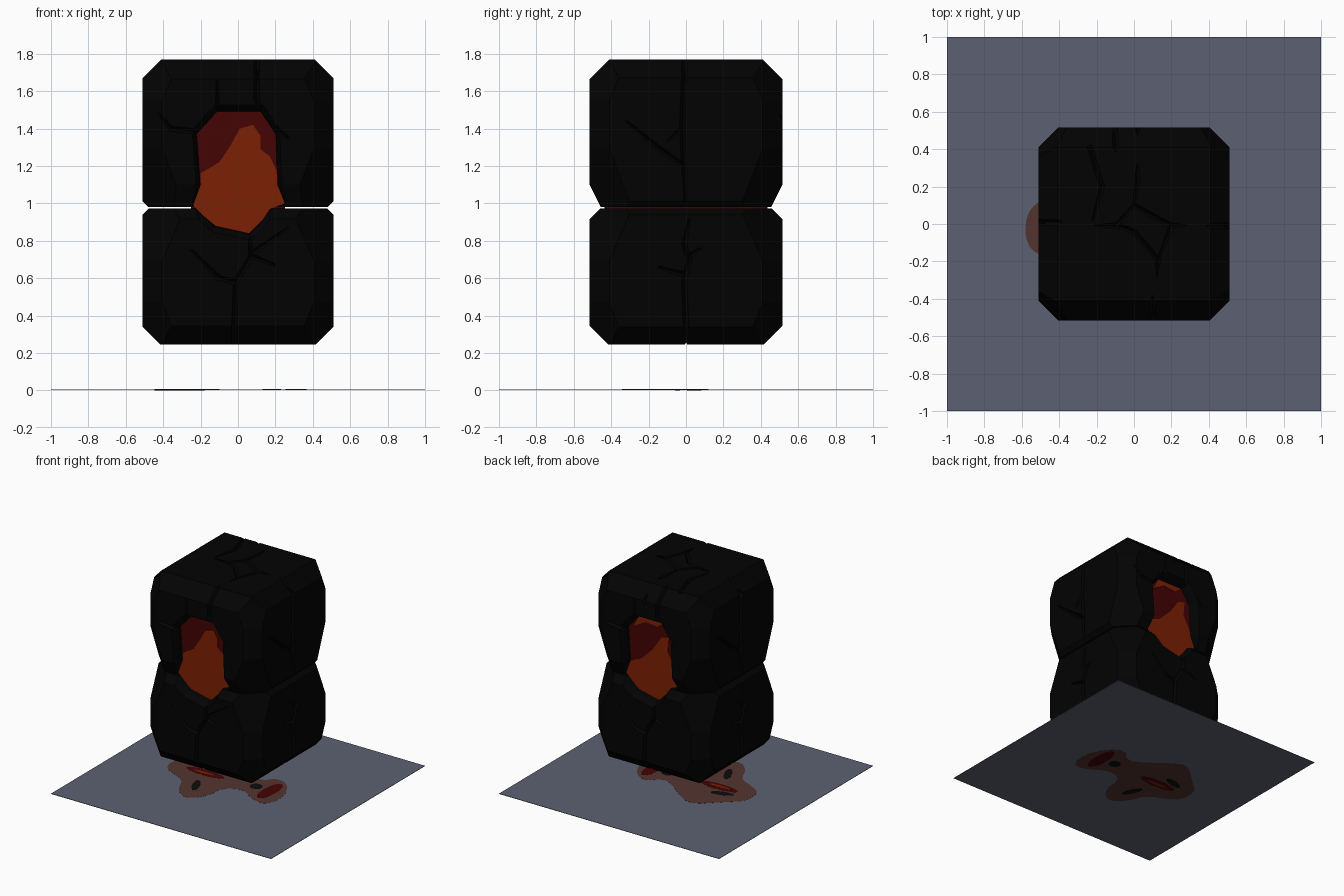
import bpy, bmesh, math
from mathutils import Vector, Matrix

if "Cube" in bpy.data.objects:
    bpy.data.objects.remove(bpy.data.objects["Cube"])


def mat(name, *rgb):
    m = bpy.data.materials.new(name)
    m.diffuse_color = (*rgb, 1)
    m.use_nodes = True
    m.node_tree.nodes["Principled BSDF"].inputs["Base Color"].default_value = m.diffuse_color
    return m


ROCK = mat("black rock", .0008, .0008, .0008)
CHAR = mat("charcoal", .004, .0036, .0036)
RED = mat("dark red lava", .058, .001, .001)
ORANGE = mat("orange lava", .20, .014, .001)
FLOOR = mat("slate floor", .108, .118, .165)
STAIN = mat("scorched floor", .088, .034, .030)


def finish(bm, name, material=None):
    bmesh.ops.recalc_face_normals(bm, faces=bm.faces)
    me = bpy.data.meshes.new(name)
    bm.to_mesh(me)
    bm.free()
    ob = bpy.data.objects.new(name, me)
    bpy.context.collection.objects.link(ob)
    if material:
        me.materials.append(material)
    return ob


def loft(bm, rings):
    """Skin a list of equal closed rings and cap both ends."""
    vs = [[bm.verts.new(p) for p in r] for r in rings]
    n = len(vs[0])
    for a, b in zip(vs, vs[1:]):
        for i in range(n):
            bm.faces.new((a[i], a[(i + 1) % n], b[(i + 1) % n], b[i]))
    bm.faces.new(vs[0][::-1])
    bm.faces.new(vs[-1])


def chaikin(pts, times=2):
    for _ in range(times):
        out = []
        for i, (a, b) in enumerate(pts):
            c, d = pts[(i + 1) % len(pts)]
            out += [(.75 * a + .25 * c, .75 * b + .25 * d), (.25 * a + .75 * c, .25 * b + .75 * d)]
        pts = out
    return pts


# ---- rock blocks: boxes trimmed by mirrored planes -------------------
def hull(points):
    bm = bmesh.new()
    for p in points:
        bm.verts.new(p)
    bmesh.ops.remove_doubles(bm, verts=bm.verts, dist=.002)
    r = bmesh.ops.convex_hull(bm, input=bm.verts)
    bmesh.ops.delete(bm, geom=[v for v in bm.verts if not v.link_faces], context='VERTS')
    bmesh.ops.dissolve_limit(bm, angle_limit=.01, verts=bm.verts, edges=bm.edges)
    return bm


def block(name, z0, z1, planes):
    bm = hull([(x, y, z) for x in (-.51, .51) for y in (-.515, .515) for z in (z0, z1)])
    for a, b, c, d in planes:
        for sx in ((1, -1) if a else (1,)):
            for sy in ((1, -1) if b else (1,)):
                n = Vector((a * sx, b * sy, c))
                bmesh.ops.bisect_plane(bm, geom=bm.verts[:] + bm.edges[:] + bm.faces[:],
                                       plane_co=n * d / n.length_squared, plane_no=n, clear_outer=True)
                pts = [v.co.copy() for v in bm.verts]
                bm.free()
                bm = hull(pts)
    return finish(bm, name, ROCK)


upper = block("upper_rock", .98, 1.77, [
    (1, 1, 0, .92), (1, 0, 1, 2.18), (0, 1, 1, 2.18), (1, 1, .42, 1.571),
    (1, 1, -.387, .42), (0, 1, -.5, -.035), (1, 0, -1, -.5)])
lower = block("lower_rock", .245, .972, [
    (1, 1, 0, .92), (1, 0, -1, .17), (0, 1, -1, .17), (1, 1, -.42, .723),
    (1, 1, .43, 1.217), (0, 1, 1, 1.43), (1, 0, 1, 1.45)])

# ---- cracks: diamond tubes along polylines ---------------------------
cutters = []


def crack(pts, n, w=.016, depth=.032):
    rings = []
    for i, p in enumerate(pts):
        t = (pts[min(i + 1, len(pts) - 1)] - pts[max(i - 1, 0)]).normalized()
        s = t.cross(n).normalized()
        k = .45 if i == len(pts) - 1 else 1
        rings.append([p + s * w * k, p + n * depth, p - s * w * k, p - n * depth * k])
    bm = bmesh.new()
    loft(bm, rings)
    cutters.append(finish(bm, "crack_cutter"))


def side_cracks(angle, lines):
    rot = Matrix.Rotation(angle, 3, 'Z')
    for line in lines:
        pts = [rot @ Vector((u, -(.512 - max(0, z - 1.67, .34 - z)), z)) for u, z in line]
        crack(pts, rot @ Vector((0, -1, 0)))


FRONT = [[(.1, 1.79), (.1, 1.66), (.1, 1.56), (.12, 1.46)], [(-.11, 1.44), (-.11, 1.66)],
         [(-.2, 1.38), (-.36, 1.4), (-.44, 1.5)], [(.18, 1.42), (.27, 1.35)],
         [(-.02, .22), (-.02, .34), (-.01, .58), (.07, .72), (.06, .88)],
         [(-.01, .58), (-.1, .6), (-.25, .75)], [(.07, .72), (.2, .67)], [(.07, .73), (.27, .87)]]
SIDE = [[(-.01, 1.79), (-.01, 1.67), (-.02, 1.4), (-.01, 1.2), (0, .96)],
        [(-.01, 1.2), (-.14, 1.29), (-.32, 1.44)], [(-.02, 1.4), (-.1, 1.33)],
        [(0, .22), (0, .34), (-.01, .6), (.02, .7), (-.01, .78), (.02, .92)],
        [(-.01, .62), (-.15, .66)], [(.02, .72), (.08, .76)]]
for k in range(4):
    side_cracks(k * math.pi / 2, SIDE if k % 2 else FRONT)
TOP = [[(-.53, 0), (-.1, -.01), (0, .1), (.2, -.01), (.53, 0)], [(.02, .53), (.02, .25), (0, .1)],
       [(-.08, -.01), (0, -.04), (.13, -.19), (.1, -.53)], [(.2, -.01), (.13, -.19)],
       [(-.24, .42), (-.17, .2), (-.22, .02)]]
for line in TOP:
    crack([Vector((x, y, 1.772 - max(0, abs(x) - .41, abs(y) - .41))) for x, y in line], Vector((0, 0, 1)))
for line in ([(0, -.42), (.03, 0), (0, .42)], [(-.42, 0), (.03, .01), (.42, 0)]):
    crack([Vector((x, y, .243)) for x, y in line], Vector((0, 0, -1)))

# ---- lava openings, front and back -----------------------------------
HOLE = [(-.11, 1.49), (.12, 1.49), (.2, 1.37), (.21, 1.1), (.25, 1.0), (.17, .97), (.13, .91),
        (.06, .84), (-.12, .88), (-.18, .93), (-.24, .99), (-.2, 1.1), (-.22, 1.37)]
for s in (1, -1):
    bm = bmesh.new()
    loft(bm, [[(s * u * k, -s * y, 1.17 + (z - 1.17) * k) for u, z in HOLE]
              for k, y in ((1, .42), (1.03, .47), (1.22, .57))])
    cutters.insert(0, finish(bm, "opening_cutter"))


def size(me):
    zs = [v.co.z for v in me.vertices]
    return max(zs) - min(zs) if zs else 0


# Cut one at a time; keep the former mesh if a cut fails
for ob in (upper, lower):
    bpy.context.view_layer.objects.active = ob
    full = size(ob.data)
    for cutter in cutters:
        before = ob.data.copy()
        m = ob.modifiers.new("cut", 'BOOLEAN')
        m.operation, m.solver, m.object = 'DIFFERENCE', 'EXACT', cutter
        bpy.ops.object.modifier_apply(modifier=m.name)
        if abs(size(ob.data) - full) > .03:
            ob.data = before
for c in cutters:
    bpy.data.objects.remove(c)


# ---- lava core and glowing patches -----------------------------------
def plate(name, pts, place, material):
    """Thin plate; place(u, v, side) gives the 3D point on each side."""
    bm = bmesh.new()
    loft(bm, [[place(u, v, side) for u, v in pts] for side in (0, 1)])
    return finish(bm, name, material)


bm = bmesh.new()
bmesh.ops.create_cube(bm, size=1, matrix=Matrix.Translation((0, 0, 1.165)) @ Matrix.Diagonal((.5, .86, .7, 1)))
finish(bm, "lava_core", RED)
POOL = HOLE[4:11]
front_glow = [(-.2, 1.1), (-.2, 1.16), (-.1, 1.22), (-.04, 1.31), (.01, 1.4), (.08, 1.42),
              (.12, 1.36), (.12, 1.29), (.17, 1.25), (.21, 1.17)] + POOL
back_glow = [(-.2, 1.1), (-.1, 1.14), (.0, 1.24), (.08, 1.36), (.15, 1.38), (.14, 1.26), (.2, 1.15)] + POOL
back_top = [(-.17, 1.39), (-.12, 1.49), (.11, 1.49), (.05, 1.44), (-.06, 1.45)]
for name, s, pts in (("front_glow", 1, front_glow), ("back_glow", -1, back_glow),
                     ("back_upper_glow", -1, back_top)):
    plate(name, pts, lambda u, z, k: (s * u, -s * (.428 + .007 * k), z), ORANGE)


# ---- floor sheet with scorch marks showing on both sides --------------
def flat(name, pts, level, material):
    plate(name, pts, lambda x, y, k: (x, y, .0035 + (k * 2 - 1) * (.0014 + .0007 * level)), material)


def spot(name, x, y, rx, ry, level, material, turn=0):
    c, s = math.cos(turn), math.sin(turn)
    ring = [(rx * math.cos(i * math.pi / 8), ry * math.sin(i * math.pi / 8)) for i in range(16)]
    flat(name, [(x + a * c - b * s, y + a * s + b * c) for a, b in ring], level, material)


flat("floor", [(-1, -1), (1, -1), (1, 1), (-1, 1)], 0, FLOOR)
flat("scorch", chaikin([(-.58, -.12), (-.58, .06), (-.47, .15), (-.27, .34), (-.1, .24), (.02, .14),
                        (.15, .08), (.23, .19), (.36, .14), (.46, -.06), (.42, -.25), (.28, -.22),
                        (.14, -.12), (-.01, -.18), (-.02, -.38), (-.14, -.5), (-.27, -.4),
                        (-.33, -.24), (-.46, -.19)]), 1, STAIN)
spot("red_spot_right", .31, -.03, .055, .15, 2, RED)
spot("red_spot_left", -.27, -.04, .17, .045, 2, RED)
spot("orange_streak", -.28, -.045, .1, .014, 3, ORANGE)
spot("char_spot_middle", .18, -.02, .05, .045, 2, CHAR)
spot("char_spot_front", -.2, -.26, .09, .03, 2, CHAR, 2.0)
spot("char_spot_left", -.36, .045, .09, .03, 2.5, CHAR, .3)
